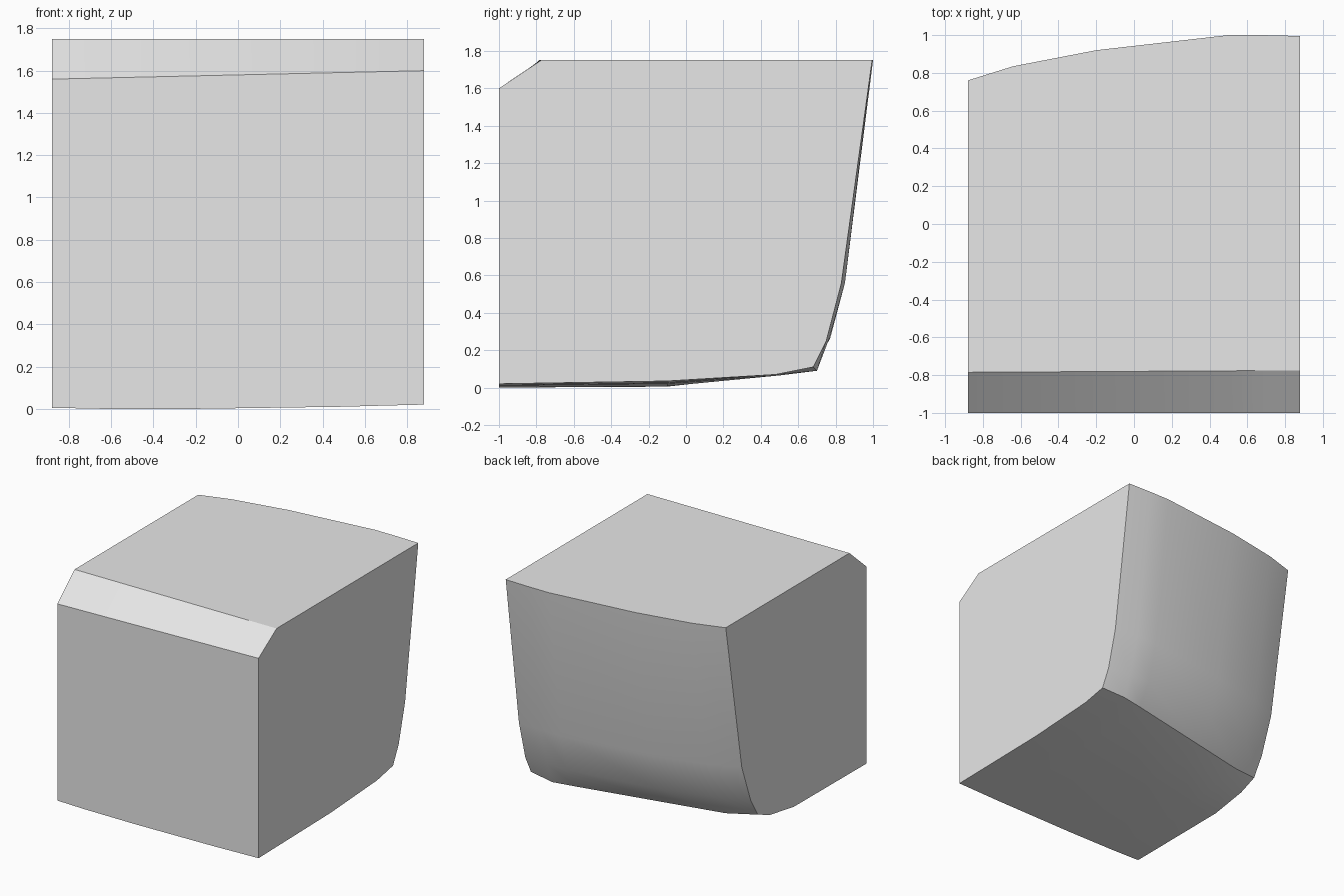
import bpy
import bmesh
from math import radians

# Remove the default cube if the scene has it
default_cube = bpy.data.objects.get("Cube")
if default_cube:
    bpy.data.objects.remove(default_cube, do_unlink=True)


def make_material(name, colour):
    material = bpy.data.materials.new(name)
    material.use_nodes = True
    material.diffuse_color = colour
    material.node_tree.nodes["Principled BSDF"].inputs["Base Color"].default_value = colour
    return material


HALF_WIDTH = 0.88
FRONT = -1.0
TOP = 1.75

# Each rib: x position, front bottom height, then (y, z) along the underside and up the back
RIBS = [
    (-HALF_WIDTH, 0.005, [(-.09, .01), (.21, .06), (.36, .12), (.45, .27), (.56, .57), (.76, TOP)]),
    (-0.64, 0.0, [(-.1, .005), (.26, .05), (.42, .09), (.56, .27), (.66, .57), (.835, TOP)]),
    (-0.2, 0.0, [(-.1, .007), (.35, .055), (.515, .09), (.66, .26), (.755, .56), (.92, TOP)]),
    (0.5, 0.01, [(-.1, .02), (.5, .065), (.665, .09), (.77, .26), (.85, .56), (1, TOP)]),
    (0.68, 0.015, [(-.1, .025), (.5, .07), (.7, .09), (.765, .26), (.85, .56), (1, TOP)]),
    (HALF_WIDTH, 0.02, [(-.1, .035), (.48, .07), (.68, .11), (.75, .25), (.83, .555), (.995, TOP)]),
]


def rib_outline(x, bottom, back_curve):
    """Closed side outline, including the slightly tapering bevel at the top front."""
    blend = (x + HALF_WIDTH) / (2 * HALF_WIDTH)
    bevel_top = (-0.785 + 0.01 * blend, TOP)
    bevel_front = (FRONT, 1.56 + 0.04 * blend)
    outline = [(FRONT, bottom)] + back_curve + [bevel_top, bevel_front]
    return [(x, y, z) for y, z in outline]


def loft(name, outlines, material):
    """Skin neighbouring outlines and cap both ends."""
    bm = bmesh.new()
    loops = [[bm.verts.new(point) for point in outline] for outline in outlines]
    for left, right in zip(loops, loops[1:]):
        for i in range(len(left)):
            j = (i + 1) % len(left)
            bm.faces.new((left[i], left[j], right[j], right[i]))
    bm.faces.new(loops[0])
    bm.faces.new(loops[-1])
    bmesh.ops.recalc_face_normals(bm, faces=bm.faces[:])
    mesh = bpy.data.meshes.new(name)
    bm.to_mesh(mesh)
    bm.free()
    mesh.materials.append(material)
    obj = bpy.data.objects.new(name, mesh)
    bpy.context.collection.objects.link(obj)
    return obj


# Block with a bevelled front and a softly rounded back and underside
grey = make_material("plain grey", (0.8, 0.8, 0.8, 1.0))
block = loft("rounded_block", [rib_outline(*rib) for rib in RIBS], grey)

# Smooth the curved back while keeping the block edges crisp
bpy.ops.object.select_all(action="DESELECT")
block.select_set(True)
bpy.context.view_layer.objects.active = block
bpy.ops.object.shade_smooth_by_angle(angle=radians(30))
